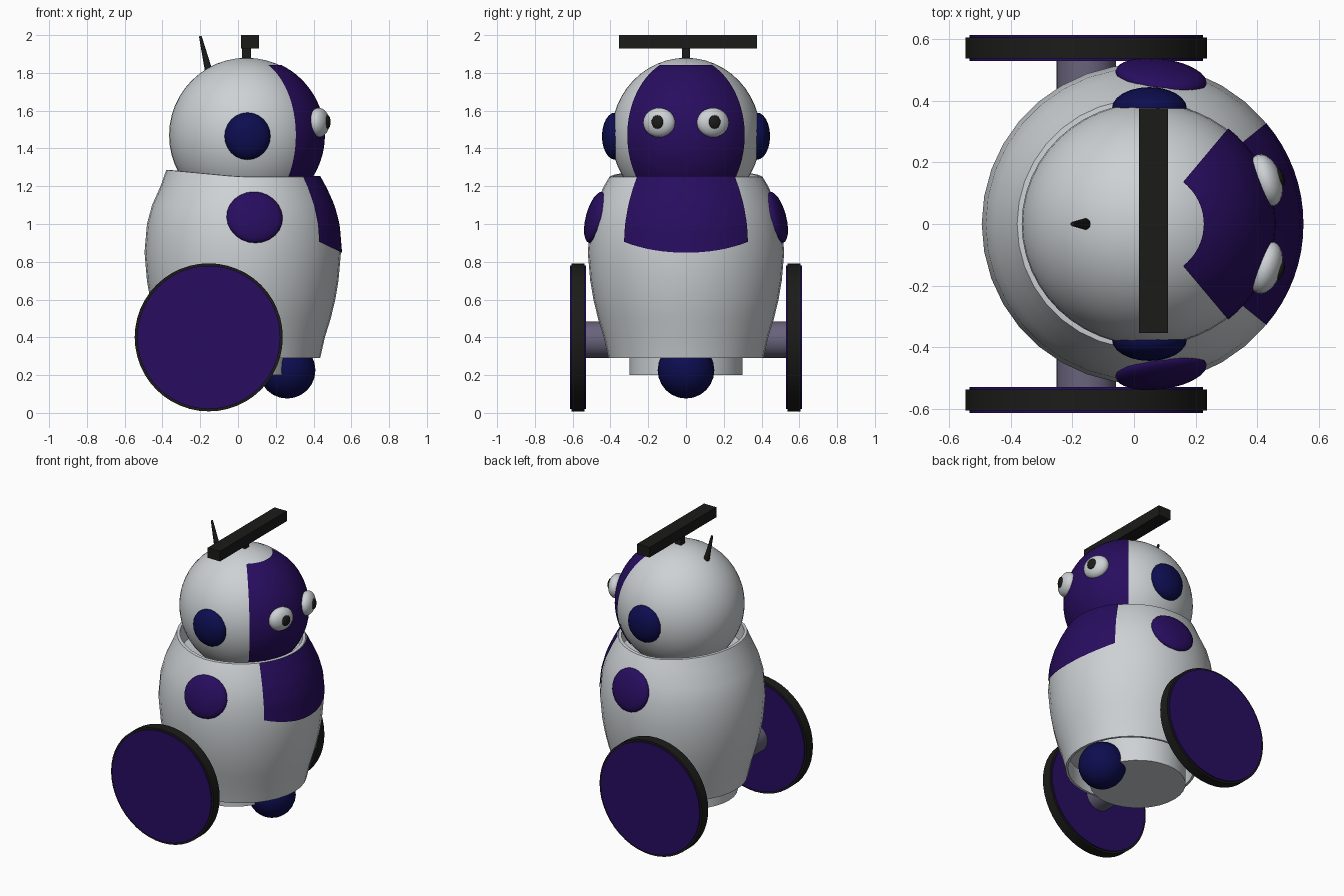
import bpy, bmesh
from math import sin, cos, pi, radians, sqrt
from mathutils import Vector

cube = bpy.data.objects.get("Cube")
if cube:
    bpy.data.objects.remove(cube, do_unlink=True)


def material(name, rgb):
    m = bpy.data.materials.new(name)
    m.use_nodes = True
    m.diffuse_color = (*rgb, 1)
    m.node_tree.nodes["Principled BSDF"].inputs["Base Color"].default_value = (*rgb, 1)
    return m


WHITE = material("soft white", (0.61, 0.64, 0.66))
PURPLE = material("deep purple", (0.021, 0.004, 0.115))
NAVY = material("navy blue", (0.004, 0.004, 0.08))
BLACK = material("black", (0.011, 0.011, 0.01))
GREY = material("purple grey", (0.14, 0.125, 0.2))


def finish(name, mat, angle=35):
    ob = bpy.context.object
    ob.name = ob.data.name = name
    ob.data.materials.append(mat)
    bpy.ops.object.shade_smooth_by_angle(angle=radians(angle))
    return ob


def ellipsoid(name, mat, loc, radii, rot=(0, 0, 0), segs=24, rings=12):
    bpy.ops.mesh.primitive_uv_sphere_add(segments=segs, ring_count=rings, location=loc, rotation=rot)
    bpy.context.object.scale = radii
    return finish(name, mat, 60)


def rod(name, mat, start, end, r1, r2=None, segs=32):
    a, b = Vector(start), Vector(end)
    rot = (b - a).to_track_quat('Z', 'Y').to_euler()
    bpy.ops.mesh.primitive_cone_add(vertices=segs, radius1=r1, radius2=r1 if r2 is None else r2,
                                    depth=(b - a).length, location=(a + b) / 2, rotation=rot)
    return finish(name, mat)


def box(name, mat, lo, hi):
    lo, hi = Vector(lo), Vector(hi)
    bpy.ops.mesh.primitive_cube_add(size=1, location=(lo + hi) / 2)
    bpy.context.object.scale = hi - lo
    return finish(name, mat)


def grid_surface(name, mat, point, cols, rows, closed=False):
    """Skin a grid of point(i, j); closed joins the last column to the first."""
    bm = bmesh.new()
    count = cols if closed else cols + 1
    grid = [[bm.verts.new(point(i, j)) for j in range(rows + 1)] for i in range(count)]
    for i in range(cols):
        a, b = grid[i], grid[(i + 1) % count]
        for j in range(rows):
            bm.faces.new((a[j], b[j], b[j + 1], a[j + 1]))
    bmesh.ops.remove_doubles(bm, verts=bm.verts, dist=1e-5)
    me = bpy.data.meshes.new(name)
    bm.to_mesh(me)
    bm.free()
    ob = bpy.data.objects.new(name, me)
    bpy.context.collection.objects.link(ob)
    bpy.ops.object.select_all(action='DESELECT')
    ob.select_set(True)
    bpy.context.view_layer.objects.active = ob
    return finish(name, mat, 50)


# Barrel body: outer wall, rim and shallow recesses above and below
BODY_X = 0.025
OUTER = [(0.41, 0.29), (0.435, 0.4), (0.466, 0.5), (0.49, 0.6), (0.507, 0.7), (0.52, 0.85),
         (0.507, 1.0), (0.48, 1.1), (0.435, 1.2), (0.405, 1.25)]
PROFILE = [(0, 0.42), (0.4, 0.42), (0.395, 0.29)] + OUTER + [(0.385, 1.252), (0.38, 1.15), (0, 1.1)]


def body_point(i, j):
    r, z = PROFILE[j]
    a = 2 * pi * i / 36
    x = BODY_X + r * cos(a)
    if z >= 1.25:  # the rim rises towards the back
        z += 0.036 * max(0, -x / 0.38)
    return (x, r * sin(a), z)


grid_surface("body", WHITE, body_point, 36, len(PROFILE) - 1, closed=True)


def body_radius(z):
    for (r0, z0), (r1, z1) in zip(OUTER, OUTER[1:]):
        if z <= z1:
            return r0 + (r1 - r0) * (z - z0) / (z1 - z0)
    return OUTER[-1][0]


# Chest panel: thin skin over the body with a slanted lower edge
def chest_point(i, j):
    a = radians(-39 + 78 * i / 16)
    low = 0.848 + 0.26 * (1 - cos(a))
    z = low + (1.253 - low) * j / 12
    r = body_radius(z) + 0.006
    return (BODY_X + r * cos(a), r * sin(a), z)


grid_surface("chest_panel", PURPLE, chest_point, 16, 12)

# Head and face panel
HEAD = Vector((0.045, 0, 1.47))
HEAD_R = (0.41, 0.395, 0.41)
ellipsoid("head", WHITE, HEAD, HEAD_R, segs=48, rings=24)


def face_point(i, j):
    a, p = radians(-51 + 102 * i / 20), radians(26 + 104 * j / 24)
    n = Vector((sin(p) * cos(a), sin(p) * sin(a), cos(p)))
    return HEAD + Vector([n[k] * (HEAD_R[k] + 0.005) for k in range(3)])


face = grid_surface("face_panel", PURPLE, face_point, 20, 24)
face.data.flip_normals()

# Paired parts
for side, s in (("right", -1), ("left", 1)):
    turn = radians(18 * s)
    ellipsoid(f"{side}_eye", WHITE, (0.428, 0.142 * s, 1.537), (0.052, 0.088, 0.078), (0, 0, turn))
    ellipsoid(f"{side}_pupil", BLACK, (0.474, 0.152 * s, 1.54), (0.014, 0.033, 0.036),
              (0, 0, turn), segs=12, rings=8)
    ellipsoid(f"{side}_ear", NAVY, (0.05, 0.375 * s, 1.465), (0.122, 0.07, 0.125))
    ellipsoid(f"{side}_shoulder", PURPLE, (0.088, 0.477 * s, 1.035), (0.15, 0.05, 0.14),
              (radians(15 * s), 0, radians(-8 * s)))
    rod(f"{side}_tyre", BLACK, (-0.155, 0.538 * s, 0.4), (-0.155, 0.606 * s, 0.4), 0.392, segs=48)
    rod(f"{side}_wheel_disc", PURPLE, (-0.155, 0.53 * s, 0.4), (-0.155, 0.614 * s, 0.4), 0.379, segs=48)

# Undercarriage
rod("axle", GREY, (-0.155, -0.54, 0.387), (-0.155, 0.54, 0.387), 0.097)
rod("base_cylinder", WHITE, (-0.03, 0, 0.2), (-0.03, 0, 0.45), 0.3)
ellipsoid("front_ball_caster", NAVY, (0.26, 0, 0.226), (0.15, 0.15, 0.15))

# Propeller and antenna
box("propeller_stem", BLACK, (0.022, -0.022, 1.84), (0.07, 0.022, 1.94))
box("propeller_blade", BLACK, (0.017, -0.355, 1.93), (0.111, 0.375, 2.0))
rod("antenna", BLACK, (-0.155, 0, 1.81), (-0.2, 0, 1.995), 0.02, 0.007, segs=12)
